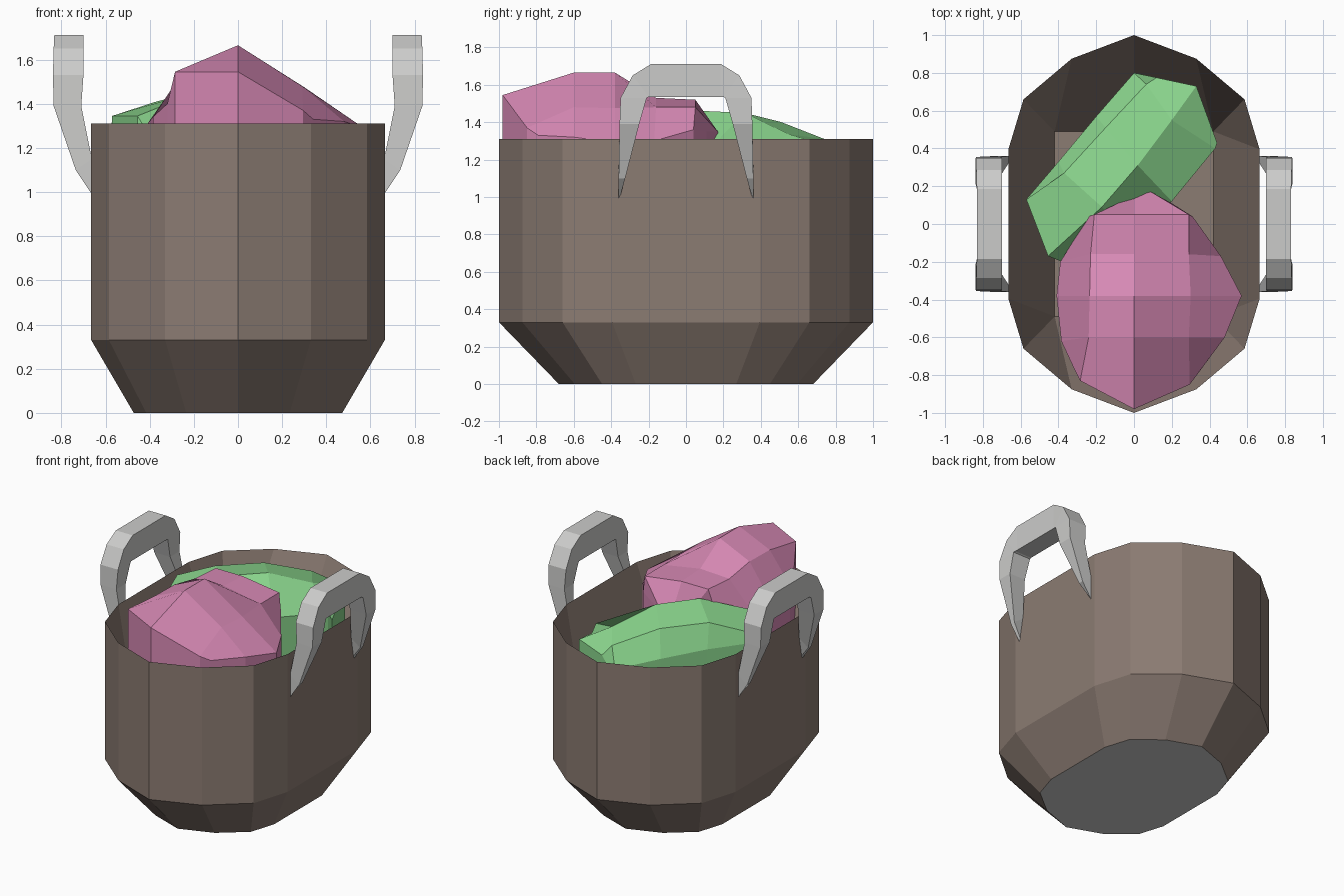
import bpy, bmesh, math

if "Cube" in bpy.data.objects:
    bpy.data.objects.remove(bpy.data.objects["Cube"])


def material(name, rgb):
    m = bpy.data.materials.new(name)
    m.diffuse_color = (*rgb, 1)
    m.use_nodes = True
    m.node_tree.nodes["Principled BSDF"].inputs["Base Color"].default_value = m.diffuse_color
    return m


BROWN = material("brown_basket", (0.26, 0.20, 0.17))
GREY = material("light_grey", (0.60, 0.60, 0.59))
PINK = material("pink_cloth", (0.68, 0.25, 0.46))
GREEN = material("green_cloth", (0.26, 0.68, 0.27))


def finish(name, bm, *mats):
    bmesh.ops.remove_doubles(bm, verts=bm.verts[:], dist=0.0005)
    bmesh.ops.recalc_face_normals(bm, faces=bm.faces[:])
    me = bpy.data.meshes.new(name)
    bm.to_mesh(me)
    bm.free()
    for m in mats:
        me.materials.append(m)
    ob = bpy.data.objects.new(name, me)
    bpy.context.collection.objects.link(ob)
    return ob


def loft(bm, rings):
    """Skin closed rings of equal length and cap both ends."""
    vs = [[bm.verts.new(p) for p in r] for r in rings]
    n = len(vs[0])
    for a, b in zip(vs, vs[1:]):
        for i in range(n):
            j = (i + 1) % n
            bm.faces.new((a[i], a[j], b[j], b[i]))
    return bm.faces.new(vs[0]), bm.faces.new(vs[-1])


# Basket: tapered base, upright wall, inner wall sloping to a rectangular floor
quarter = [(0, 1), (0.33, 0.875), (0.585, 0.66), (0.665, 0.395)]
right = quarter + [(x, -y) for x, y in reversed(quarter)]
outline = right + [(-x, y) for x, y in reversed(right[1:-1])]


def sign(v):
    return (v > 0) - (v < 0)


bm = bmesh.new()
base, floor = loft(bm, [
    [(x * 0.71, y * 0.68, 0) for x, y in outline],
    [(x, y, 0.33) for x, y in outline],
    [(x, y, 1.31) for x, y in outline],
    [(sign(x) * 0.42, sign(y) * 0.49, 0.36) for x, y in outline]])
base.material_index = 1
finish("basket", bm, BROWN, GREY)

# Handles: half an arch of four-sided sections, mirrored to the other leg and side
# each row: outer-face (x, y, z), inner-face x and z, then under-arch y and z shift
def section(xo, xi, y_out, z_out, z_out_in, y_in, z_in, z_in_in):
    return [(xo, y_out, z_out), (xi, y_out, z_out_in),
            (xi, y_in, z_in_in), (xo, y_in, z_in)]


half = [section(0.662, 0.655, -0.36, 0.99, 1.01, -0.35, 1.01, 1.03),
        section(0.735, 0.662, -0.36, 1.10, 1.15, -0.325, 1.10, 1.15),
        section(0.835, 0.71, -0.355, 1.39, 1.39, -0.25, 1.39, 1.39),
        section(0.838, 0.70, -0.35, 1.53, 1.53, -0.21, 1.53, 1.53),
        section(0.835, 0.70, -0.285, 1.65, 1.65, -0.20, 1.535, 1.535),
        section(0.832, 0.70, -0.185, 1.712, 1.712, -0.185, 1.535, 1.535)]
arch = half + [[(x, -y, z) for x, y, z in s] for s in reversed(half)]
for side, s in (("right", 1), ("left", -1)):
    bm = bmesh.new()
    loft(bm, [[(x * s, y, z) for x, y, z in r] for r in arch])
    finish("handle_" + side, bm, GREY)


def cloth(name, rows, bottom, mat):
    """Faceted sheet through rows of points, with its border dropped down."""
    bm = bmesh.new()
    vs = [[bm.verts.new(p) for p in r] for r in rows]
    for a, b in zip(vs, vs[1:]):
        for i in range(len(a) - 1):
            bm.faces.new((a[i], a[i + 1], b[i + 1], b[i]))
    rim = vs[0] + [r[-1] for r in vs[1:-1]] + vs[-1][::-1] + [r[0] for r in vs[-2:0:-1]]
    low = [bm.verts.new((v.co.x, v.co.y, bottom)) for v in rim]
    for i in range(len(rim)):
        j = (i + 1) % len(rim)
        bm.faces.new((rim[i], rim[j], low[j], low[i]))
    bm.faces.new(low)
    return finish(name, bm, mat)


# Pink cloth: rows run from front to back
cloth("pink_cloth", [
    [(-0.32, -0.76, 1.40), (-0.285, -0.83, 1.545), (0, -0.98, 1.545),
     (0.295, -0.85, 1.37), (0.34, -0.79, 1.33)],
    [(-0.385, -0.62, 1.34), (-0.24, -0.60, 1.56), (0, -0.60, 1.665),
     (0.29, -0.60, 1.48), (0.48, -0.60, 1.32)],
    [(-0.41, -0.38, 1.31), (-0.235, -0.38, 1.56), (0, -0.38, 1.665),
     (0.30, -0.38, 1.475), (0.57, -0.38, 1.29)],
    [(-0.39, -0.20, 1.30), (-0.23, -0.16, 1.52), (0, -0.16, 1.53),
     (0.29, -0.16, 1.48), (0.46, -0.17, 1.30)],
    [(-0.24, 0.04, 1.42), (-0.21, 0.05, 1.52), (0, 0.05, 1.52),
     (0.29, 0.05, 1.48), (0.31, 0.04, 1.36)],
    [(-0.14, 0.06, 1.35), (-0.10, 0.09, 1.35), (0, 0.15, 1.35),
     (0.09, 0.17, 1.35), (0.20, 0.11, 1.35)]], 0.95, PINK)

# Green cloth: rows run along its slanted length
cloth("green_cloth", [
    [(-0.575, 0.125, 1.26), (-0.57, 0.13, 1.345), (-0.455, -0.17, 1.345), (-0.38, -0.20, 1.22)],
    [(-0.40, 0.33, 1.25), (-0.37, 0.27, 1.41), (-0.17, 0.09, 1.46), (-0.05, -0.05, 1.26)],
    [(-0.20, 0.57, 1.22), (-0.15, 0.51, 1.40), (0.02, 0.31, 1.45), (0.20, 0.12, 1.25)],
    [(0, 0.80, 1.18), (0.065, 0.74, 1.31), (0.20, 0.55, 1.335), (0.43, 0.40, 1.24)],
    [(0.03, 0.795, 1.15), (0.12, 0.775, 1.24), (0.33, 0.73, 1.28), (0.44, 0.43, 1.18)]],
    0.95, GREEN)
